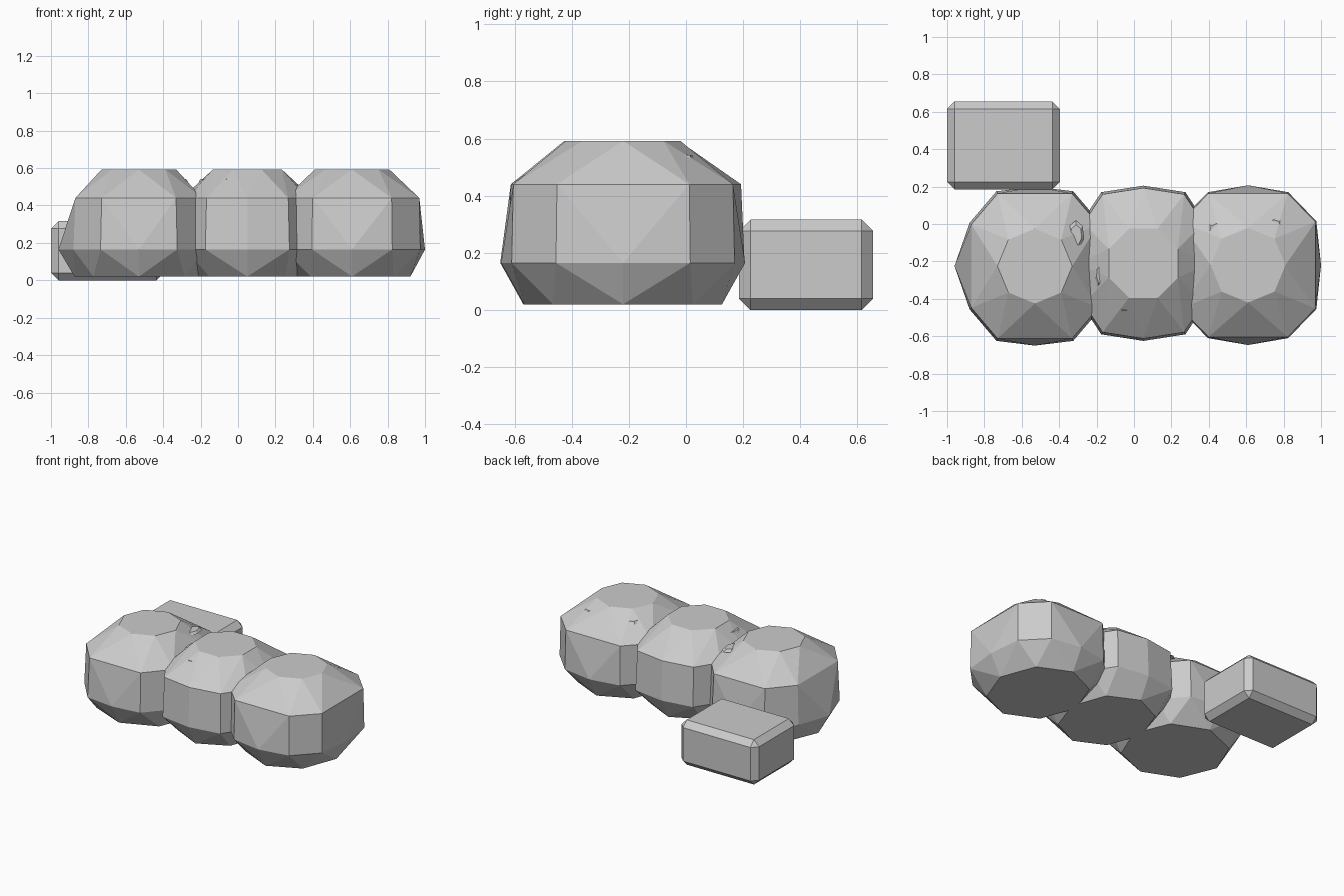
import bpy, bmesh, math
from mathutils import Matrix

if "Cube" in bpy.data.objects:
    bpy.data.objects.remove(bpy.data.objects["Cube"])


def mesh_object(name, bm):
    bmesh.ops.recalc_face_normals(bm, faces=bm.faces)
    me = bpy.data.meshes.new(name)
    bm.to_mesh(me)
    bm.free()
    ob = bpy.data.objects.new(name, me)
    bpy.context.collection.objects.link(ob)
    return ob


def mirrored(points):
    return sorted({(sx * x, sy * y) for x, y in points for sx in (1, -1) for sy in (1, -1)})


def octagon(rx, ry, turn):
    return [(rx * math.cos(turn + i * math.pi / 4),
             ry * math.sin(turn + i * math.pi / 4)) for i in range(8)]


# Faceted boulder-like clump: hull of four rings, flat top and bottom
def clump(name, cx, cy, corners, rx, ry, upper_scale, upper_cardinals, turn):
    bm = bmesh.new()
    cardinals = [(rx, 0), (0, ry)]
    lower = mirrored(corners + cardinals)
    upper = mirrored(corners + (cardinals if upper_cardinals else []))
    rings = ((octagon(rx * 0.8, ry * 0.81, 0), 1.0, 0.02), (lower, 1.0, 0.165),
             (upper, upper_scale, 0.44), (octagon(0.2, 0.2, turn), 1.0, 0.592))
    for ring, s, z in rings:
        for x, y in ring:
            bm.verts.new((cx + x * s, cy + y * s, z))
    bmesh.ops.convex_hull(bm, input=bm.verts)
    loose = [v for v in bm.verts if not v.link_faces]
    bmesh.ops.delete(bm, geom=loose, context='VERTS')
    bmesh.ops.dissolve_limit(bm, angle_limit=math.radians(1),
                             verts=bm.verts, edges=bm.edges)
    return mesh_object(name, bm)


clump("left_clump", -0.53, -0.225, [(0.35, 0.23), (0.205, 0.40)], 0.43, 0.425, 0.97, False, 0)
clump("middle_clump", 0.05, -0.21, [(0.33, 0.22), (0.225, 0.38)], 0.36, 0.415, 0.97, True, math.pi / 8)
clump("right_clump", 0.61, -0.22, [(0.365, 0.235), (0.215, 0.39)], 0.39, 0.427, 0.985, False, 0)

# Small flakes half sunk in the upper slopes
flakes = [(-0.31, -0.06, 0.045, 0.08), (-0.18, -0.27, 0.03, 0.07),
          (0.44, -0.03, 0.05, 0.045), (0.75, 0.0, 0.045, 0.03),
          (0.42, -0.35, 0.035, 0.05), (-0.05, -0.45, 0.03, 0.02)]
for i, (x, y, a, b) in enumerate(flakes):
    bm = bmesh.new()
    bmesh.ops.create_cone(bm, cap_ends=True, segments=7, radius1=1, radius2=0.7, depth=1,
                          matrix=Matrix.Translation((x, y, 0.535))
                          @ Matrix.Diagonal((a, b, 0.015, 1)))
    mesh_object(f"flake_{i + 1}", bm)

# Chamfered block at the back left
bm = bmesh.new()
bmesh.ops.create_cube(bm, size=1, matrix=Matrix.Translation((-0.698, 0.42, 0.158))
                      @ Matrix.Diagonal((0.604, 0.47, 0.316, 1)))
bmesh.ops.bevel(bm, geom=bm.edges[:], offset=0.04, offset_type='OFFSET',
                segments=1, affect='EDGES')
mesh_object("block", bm)
